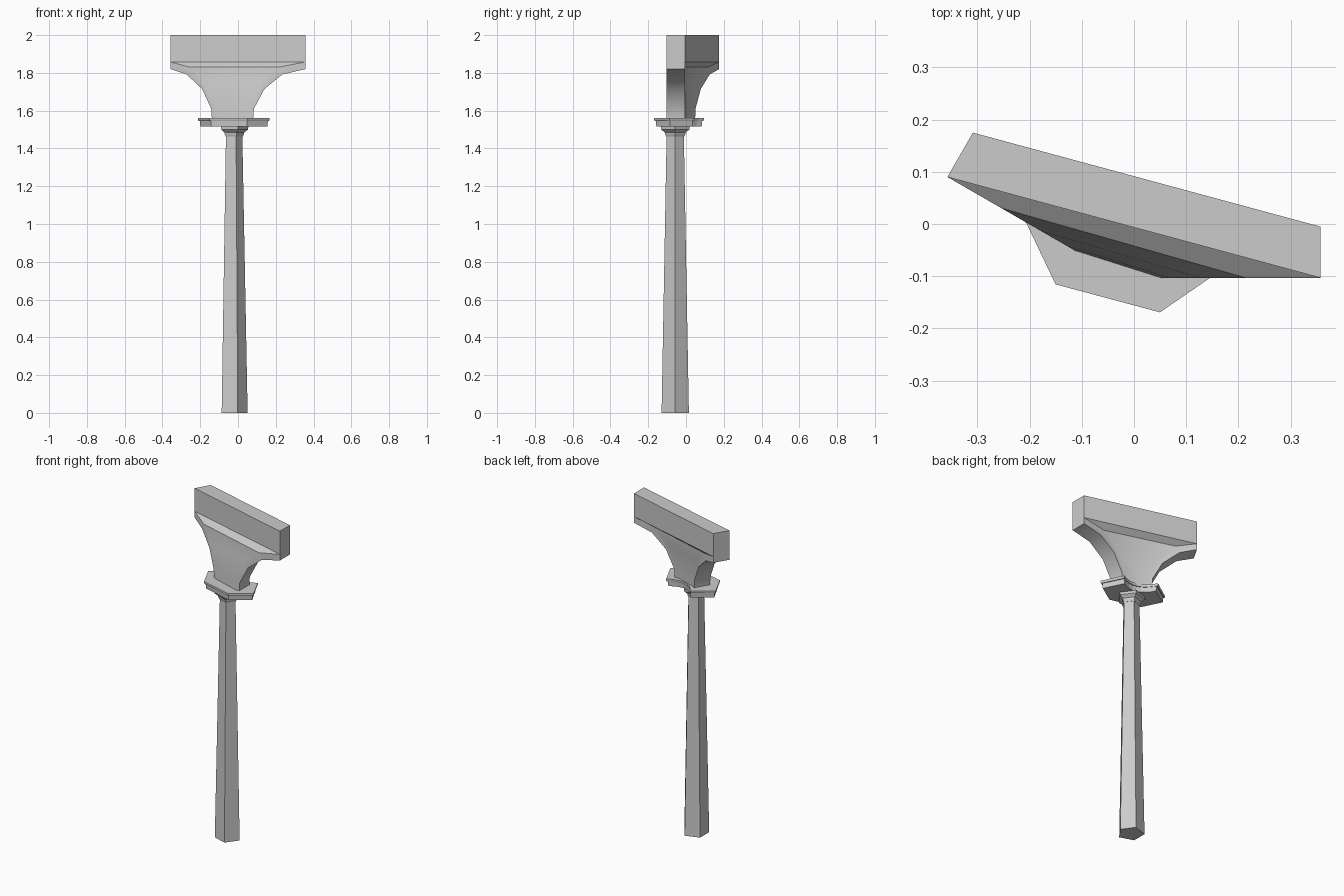
import bpy, bmesh
from math import sin, cos, radians, pi
from mathutils import Vector

if "Cube" in bpy.data.objects:
    bpy.data.objects.remove(bpy.data.objects["Cube"])


def finish(bm, name, angle=None):
    bmesh.ops.recalc_face_normals(bm, faces=bm.faces)
    me = bpy.data.meshes.new(name)
    bm.to_mesh(me)
    bm.free()
    ob = bpy.data.objects.new(name, me)
    bpy.context.collection.objects.link(ob)
    if angle:
        bpy.ops.object.select_all(action='DESELECT')
        ob.select_set(True)
        bpy.context.view_layer.objects.active = ob
        bpy.ops.object.shade_smooth_by_angle(angle=radians(angle))
    return ob


def loft(name, rings):
    """Capped skin through rings of equal point count."""
    bm = bmesh.new()
    vs = [[bm.verts.new(p) for p in r] for r in rings]
    n = len(vs[0])
    for a, b in zip(vs, vs[1:]):
        for i in range(n):
            j = (i + 1) % n
            bm.faces.new((a[i], a[j], b[j], b[i]))
    bm.faces.new(vs[0])
    bm.faces.new(vs[-1])
    return finish(bm, name)


def pentagon(r, z):
    return [(-0.025 + r * cos(2 * pi * k / 5), -0.057 + r * sin(2 * pi * k / 5), z)
            for k in range(5)]


# Tapered five-sided shaft and its stepped necking
loft("shaft", [pentagon(0.076, 0), pentagon(0.048, 1.468)])
loft("necking", [pentagon(r, z) for r, z in
                 [(0.050, 1.463), (0.056, 1.475), (0.058, 1.485),
                  (0.078, 1.500), (0.080, 1.516)]])

# Six-sided abacus with a hollowed back edge, turned to face the bracket
TURN = radians(-15)


def abacus_ring(inset, z):
    k = inset
    pts = [(-0.1035 + .6 * k, -0.109 + k), (0.1035 - .6 * k, -0.109 + k), (0.1965 - 1.2 * k, 0)]
    for i in range(9):
        t = 1 - i / 4
        pts.append(((0.1035 - .6 * k) * t, 0.109 - k - 0.05 * (1 - t * t)))
    pts.append((-0.1965 + 1.2 * k, 0))
    c, s = cos(TURN), sin(TURN)
    return [(-0.022 + u * c - v * s, -0.037 + u * s + v * c, z) for u, v in pts]


loft("abacus", [abacus_ring(0.011, 1.515), abacus_ring(0.008, 1.545)])
loft("abacus_rim", [abacus_ring(0.003, 1.545), abacus_ring(0, 1.552), abacus_ring(0, 1.56)])

# Bracket: two arms 150 degrees apart flaring up into a straight block
CORNER = Vector((-0.023, -0.103, 0))
WIDTH = 0.098
inner = [(0.380, 1.858), (0.237, 1.830), (0.150, 1.750), (0.090, 1.620), (0.073, 1.553)]
outer = [(0.380, 1.820), (0.258, 1.792), (0.163, 1.715), (0.107, 1.610), (0.103, 1.553)]


def arm_point(side, back, s, z):
    if side == 0:
        d, w = Vector((1, 0, 0)), Vector((0, 1, 0))
    else:
        d = Vector((-cos(radians(30)), 0.5, 0))
        w = Vector((0.5, cos(radians(30)), 0))
        s = s + 0.03 if s < 0.37 else s + 0.006
    return CORNER + d * s + w * (WIDTH * back) + Vector((0, 0, z))


bm = bmesh.new()
V = {}
for side in (0, 1):
    for back in (0, 1):
        for i in range(5):
            V['i', side, back, i] = bm.verts.new(arm_point(side, back, *inner[i]))
            V['o', side, back, i] = bm.verts.new(arm_point(side, back, *outer[i]))
        V['t', side, back] = bm.verts.new(arm_point(side, back, inner[0][0], 2.0))

for i in range(4):
    for back in (0, 1):          # curved front and back
        bm.faces.new([V['i', 0, back, i], V['i', 1, back, i],
                      V['i', 1, back, i + 1], V['i', 0, back, i + 1]])
        for side in (0, 1):      # flat cheeks of the arms
            bm.faces.new([V['i', side, back, i], V['o', side, back, i],
                          V['o', side, back, i + 1], V['i', side, back, i + 1]])
    for side in (0, 1):          # arched undersides
        bm.faces.new([V['o', side, 0, i], V['o', side, 1, i],
                      V['o', side, 1, i + 1], V['o', side, 0, i + 1]])
for back in (0, 1):              # long block faces
    bm.faces.new([V['t', 0, back], V['t', 1, back], V['i', 1, back, 0], V['i', 0, back, 0]])
for side in (0, 1):              # block ends
    bm.faces.new([V['t', side, 0], V['i', side, 0, 0], V['o', side, 0, 0],
                  V['o', side, 1, 0], V['i', side, 1, 0], V['t', side, 1]])
bm.faces.new([V['t', 0, 0], V['t', 0, 1], V['t', 1, 1], V['t', 1, 0]])
bm.faces.new([V[k] for k in [('i', 0, 0, 4), ('o', 0, 0, 4), ('o', 0, 1, 4), ('i', 0, 1, 4),
                             ('i', 1, 1, 4), ('o', 1, 1, 4), ('o', 1, 0, 4), ('i', 1, 0, 4)]])
finish(bm, "bracket", 32)
